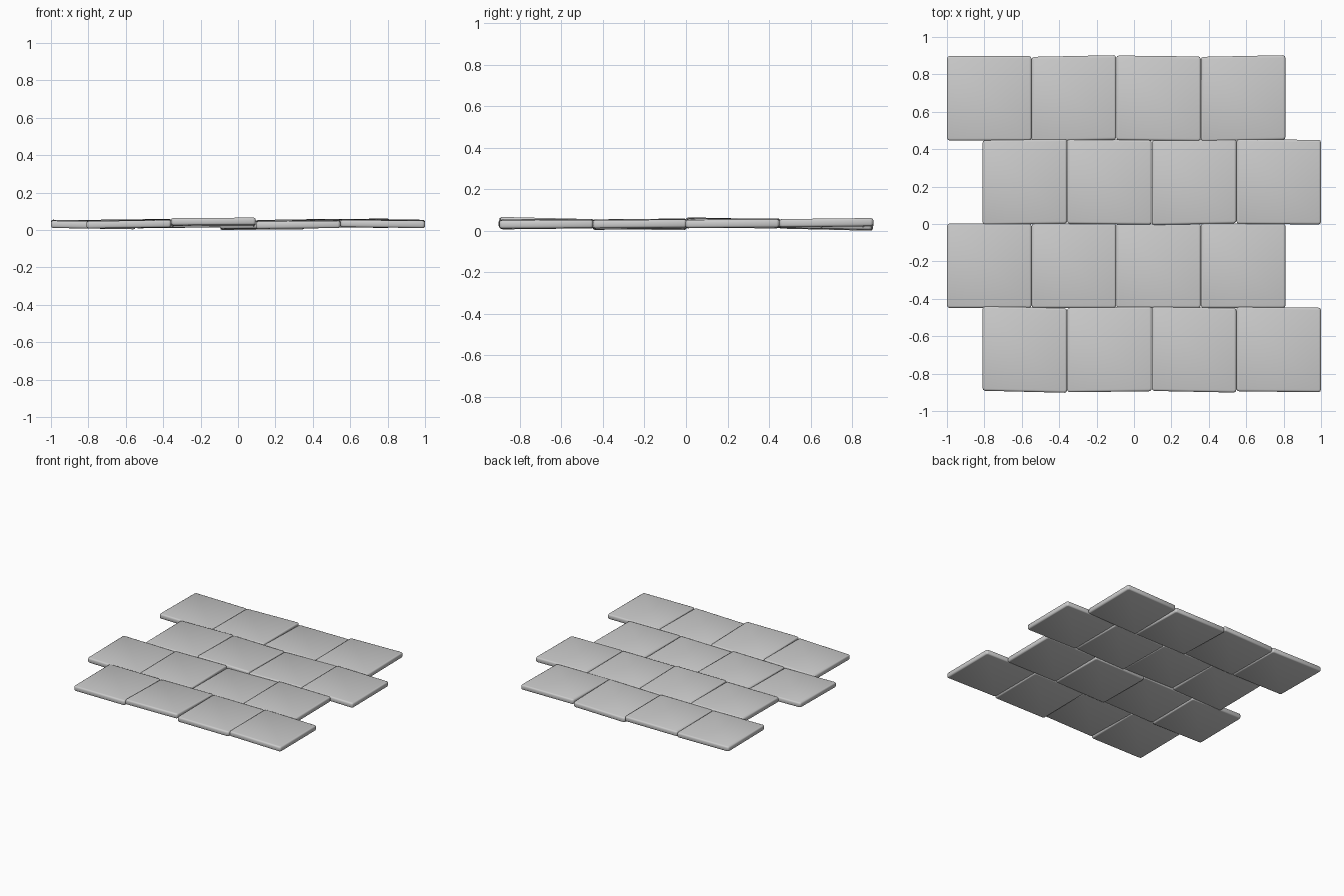
import bpy, bmesh

if "Cube" in bpy.data.objects:
    bpy.data.objects.remove(bpy.data.objects["Cube"])

SIZE = 0.452   # stone footprint
THICK = 0.039

# Per stone: centre height, x slope, y slope, in-plane skew
rows = [
    (0.675, -0.775, [(0.030, -.010, -.010, 0), (0.032, .012, -.006, .02),
                     (0.026, .010, -.024, -.012), (0.037, .006, .012, .02)]),
    (0.228, -0.585, [(0.035, .012, .008, .014), (0.038, -.008, -.020, -.010),
                     (0.034, .010, -.010, .02), (0.036, -.012, .006, -.006)]),
    (-0.220, -0.775, [(0.029, -.016, .012, 0), (0.034, .012, .010, 0),
                      (0.027, .014, -.008, 0), (0.034, -.008, .008, 0)]),
    (-0.668, -0.585, [(0.032, .014, .008, -.025), (0.040, .004, -.024, .012),
                      (0.030, .010, .012, -.02), (0.033, -.012, .004, -.01)]),
]


def paving_stone(name, x, y, z, slope_x, slope_y, skew):
    bm = bmesh.new()
    bmesh.ops.create_cube(bm, size=1)
    for v in bm.verts:
        v.co.x *= SIZE
        v.co.y *= SIZE
        v.co.z *= THICK
    # rounded vertical corners, then softened rims
    upright = [e for e in bm.edges if abs(e.verts[0].co.z - e.verts[1].co.z) > .01]
    bmesh.ops.bevel(bm, geom=upright, offset=.014, segments=2, profile=.5, affect='EDGES')
    rims = [e for e in bm.edges if abs(e.verts[0].co.z - e.verts[1].co.z) < .001]
    bmesh.ops.bevel(bm, geom=rims, offset=.010, segments=2, profile=.5, affect='EDGES')
    # uneven settling of the stone
    for v in bm.verts:
        dx, dy, dz = v.co
        v.co = (x + dx, y + dy + skew * dx, z + dz + slope_x * dx + slope_y * dy)
    me = bpy.data.meshes.new(name)
    bm.to_mesh(me)
    bm.free()
    for p in me.polygons:
        p.use_smooth = True
    ob = bpy.data.objects.new(name, me)
    bpy.context.collection.objects.link(ob)
    return ob


stones = []
for r, (y, x0, settings) in enumerate(rows):
    for c, s in enumerate(settings):
        stones.append(paving_stone(f"paving_stone_{r + 1}_{c + 1}", x0 + c * 0.4525, y, *s))

# Rest on the ground and centre the set
co = [v.co for o in stones for v in o.data.vertices]
lo = [min(c[i] for c in co) for i in range(3)]
hi = [max(c[i] for c in co) for i in range(3)]
shift = (-(lo[0] + hi[0]) / 2, -(lo[1] + hi[1]) / 2, -lo[2])
for o in stones:
    for v in o.data.vertices:
        v.co = [v.co[i] + shift[i] for i in range(3)]
